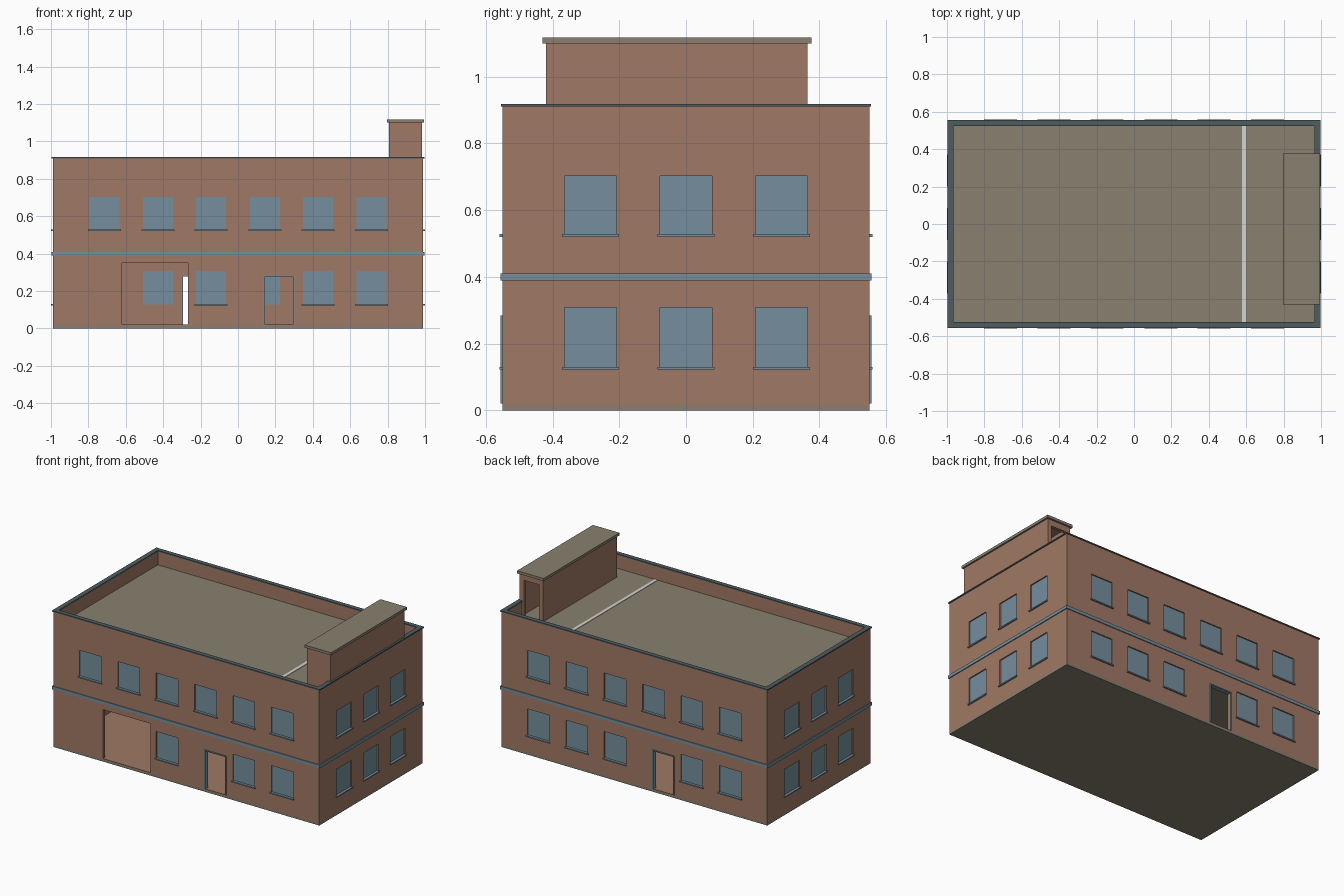
import bpy
import bmesh
from mathutils import Vector

default = bpy.data.objects.get("Cube")
if default:
    bpy.data.objects.remove(default)


def material(name, rgb):
    def linear(c):
        c /= 255
        return c / 12.92 if c < 0.04 else ((c + 0.055) / 1.055) ** 2.4
    col = (*[linear(c) for c in rgb], 1)
    m = bpy.data.materials.new(name)
    m.use_nodes = True
    m.diffuse_color = col
    m.node_tree.nodes["Principled BSDF"].inputs["Base Color"].default_value = col
    return m


BRICK = material("brick", (160, 121, 101))
BLUE = material("blue_glass_and_trim", (117, 143, 157))
TAN = material("roof_tan", (136, 128, 112))
SLATE = material("dark_slate", (78, 92, 96))
PALE = material("pale_strip", (214, 211, 204))


def boxes(name, mat, bounds):
    """One object made of boxes, each given by two opposite corners."""
    bm = bmesh.new()
    for lo, hi in bounds:
        lo, hi = Vector(lo), Vector(hi)
        made = bmesh.ops.create_cube(bm, size=1)["verts"]
        for v in made:
            v.co = (lo + hi) / 2 + v.co * Vector([abs(d) for d in hi - lo])
    me = bpy.data.meshes.new(name)
    bm.to_mesh(me)
    bm.free()
    me.materials.append(mat)
    ob = bpy.data.objects.new(name, me)
    bpy.context.collection.objects.link(ob)
    return ob


def cut(ob, bounds):
    """Cut box-shaped openings out of an object."""
    cutter = boxes("cutter", ob.data.materials[0], bounds)
    cutter.hide_render = True
    mod = ob.modifiers.new("openings", "BOOLEAN")
    mod.operation = "DIFFERENCE"
    mod.solver = "EXACT"
    mod.object = cutter
    bpy.context.view_layer.objects.active = ob
    bpy.ops.object.modifier_apply(modifier=mod.name)
    bpy.data.objects.remove(cutter)


def ring(name, mat, ox, oy, ix, iy, z0, z1):
    """Rectangular ring with square corners."""
    ob = boxes(name, mat, [((-ox, -oy, z0), (ox, oy, z1))])
    cut(ob, [((-ix, -iy, z0 - 0.1), (ix, iy, z1 + 0.1))])
    return ob


# Overall sizes
W, D = 0.99, 0.55
IW, ID = 0.966, 0.527
ROOF, TOP = 0.82, 0.918
LOW, HIGH = (0.127, 0.308), (0.525, 0.702)
COLUMNS = (-0.714, -0.428, -0.144, 0.144, 0.428, 0.714)


def on_wall(side, u0, u1, z0, z1, d0, d1):
    """Box on a wall; d is the distance outward from its outer face."""
    if side in ("front", "back"):
        s = -1 if side == "front" else 1
        return ((u0, s * (D + d0), z0), (u1, s * (D + d1), z1))
    s = -1 if side == "left" else 1
    return ((s * (W + d0), u0, z0), (s * (W + d1), u1, z1))


# Window layout
windows = []
for side in ("front", "back"):
    gaps = (-0.714, -0.428, 0.144) if side == "front" else (-0.144,)
    for x in COLUMNS:
        windows.append((side, x, 0.081, HIGH))
        if x not in gaps:
            windows.append((side, x, 0.081, LOW))
for side in ("left", "right"):
    for y in (-0.286, 0, 0.286):
        windows += [(side, y, 0.078, LOW), (side, y, 0.078, HIGH)]

doors = [("front", 0.144, 0.294, 0.277), ("back", -0.294, -0.144, 0.277)]
garage = ("front", -0.62, -0.268, 0.35)

# Brick shell with openings
walls = ring("walls", BRICK, W, D, IW, ID, 0.015, TOP - 0.008)
holes = [on_wall(s, u - h, u + h, *z, -0.06, 0.04) for s, u, h, z in windows]
holes += [on_wall(s, a, b, 0.02, t, -0.06, 0.04) for s, a, b, t in doors + [garage]]
cut(walls, holes)

# Panes and sills
boxes("window_panes", BLUE,
      [on_wall(s, u - h, u + h, *z, -0.023, -0.008) for s, u, h, z in windows])
boxes("window_sills", BLUE,
      [on_wall(s, u - h - 0.007, u + h + 0.007, z[0] - 0.005, z[0] + 0.003, -0.01, 0.009)
       for s, u, h, z in windows])

# Door surrounds
frame = []
for s, a, b, t in doors:
    frame += [on_wall(s, a - 0.007, a, 0.02, t, -0.023, 0.006),
              on_wall(s, b, b + 0.007, 0.02, t, -0.023, 0.006),
              on_wall(s, a - 0.007, b + 0.007, t, t + 0.007, -0.023, 0.006)]
boxes("door_frames", BLUE, frame)

# Trim around the building
ring("storey_band", BLUE, W + 0.006, D + 0.006, W - 0.01, D - 0.01, 0.389, 0.41)
ring("parapet_cap", SLATE, W + 0.006, D + 0.005, IW - 0.002, ID - 0.002, TOP - 0.008, TOP)

# Floors and roof
boxes("base_slab", TAN, [((-W, -D, 0), (W, D, 0.015))])
boxes("ground_floor", BRICK, [((-IW, -ID, 0.015), (IW, ID, 0.02))])
boxes("upper_floor", TAN, [((-IW, -ID, 0.39), (IW, ID, 0.41))])
boxes("roof", TAN, [((-IW, -ID, ROOF - 0.02), (IW, ID, ROOF))])
boxes("roof_strip", PALE, [((0.578, -ID, ROOF), (0.6, ID, ROOF + 0.003))])

# Rooftop stair house, open at the back
house = boxes("stair_house", BRICK, [((0.808, -0.42, ROOF), (0.983, 0.364, 1.1))])
cut(house, [((0.828, -0.4, ROOF - 0.1), (0.963, 0.344, 1.09))])
cut(house, [((0.838, 0.3, ROOF - 0.1), (0.953, 0.4, 1.06))])
boxes("stair_house_cap", TAN, [((0.797, -0.43, 1.1), (0.994, 0.376, 1.118))])
